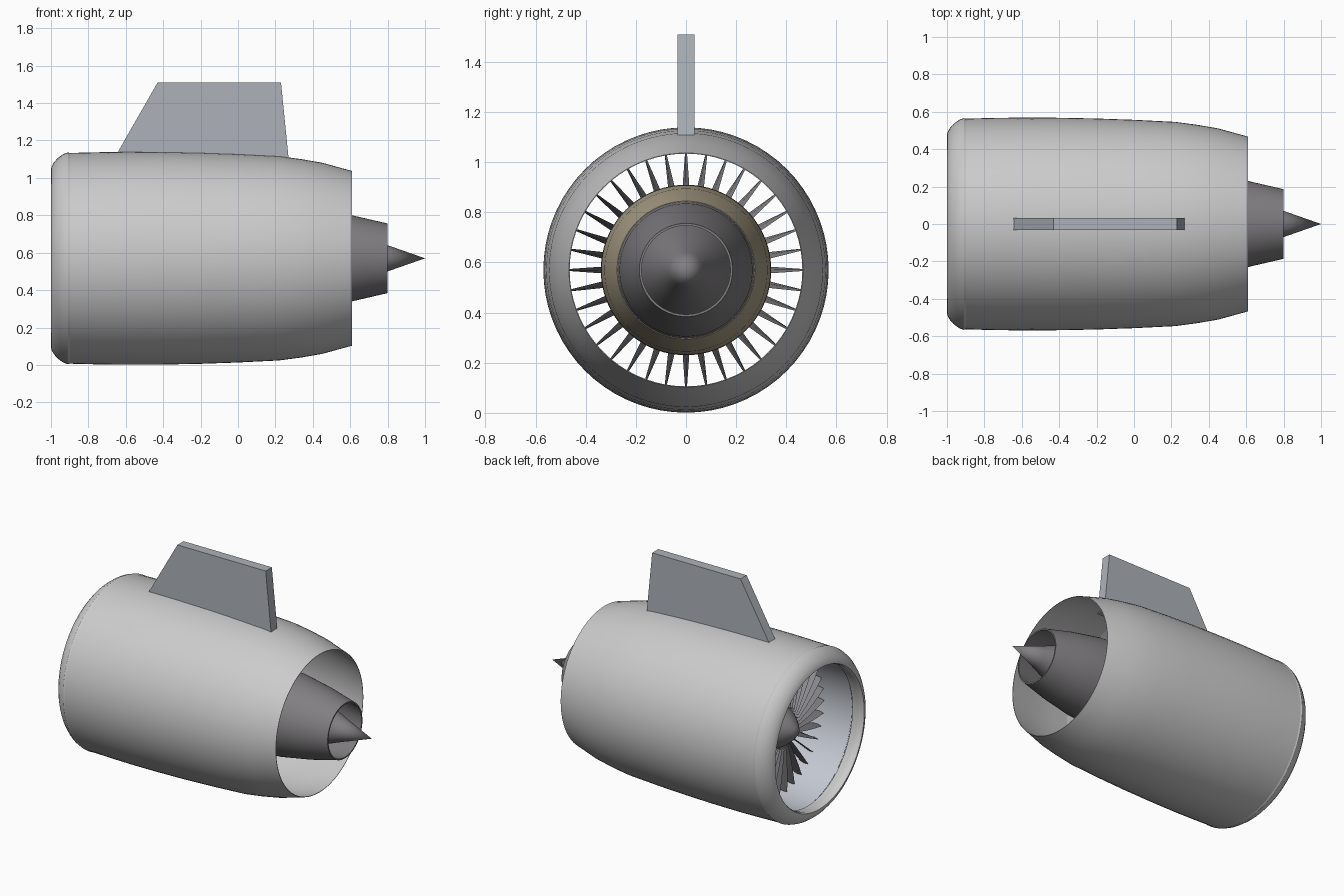
import bpy, bmesh
from math import sin, cos, pi, radians
from mathutils import Matrix, Vector

if "Cube" in bpy.data.objects:
    bpy.data.objects.remove(bpy.data.objects["Cube"])

CZ = 0.57   # height of the engine axis
SEG = 72


def material(name, rgb):
    m = bpy.data.materials.new(name)
    m.diffuse_color = (*rgb, 1)
    m.use_nodes = True
    m.node_tree.nodes["Principled BSDF"].inputs["Base Color"].default_value = m.diffuse_color
    return m


WHITE = material("white_paint", (0.8, 0.8, 0.8))
LINER = material("liner_grey", (0.55, 0.58, 0.64))
PYLON = material("pylon_grey", (0.42, 0.45, 0.49))
DARK = material("dark_metal", (0.22, 0.21, 0.22))
BLADE = material("blade_metal", (0.25, 0.25, 0.27))
TAN = material("tan_metal", (0.42, 0.36, 0.25))


def finish(name, bm, mat, angle=30):
    bmesh.ops.recalc_face_normals(bm, faces=bm.faces)
    me = bpy.data.meshes.new(name)
    bm.to_mesh(me)
    bm.free()
    if angle:
        me.shade_smooth()
        me.set_sharp_from_angle(angle=radians(angle))
    me.materials.append(mat)
    ob = bpy.data.objects.new(name, me)
    bpy.context.collection.objects.link(ob)
    return ob


def revolve(name, profile, mat, closed=False):
    """Spin (x, radius) points around the engine axis."""
    bm = bmesh.new()
    rings = []
    for x, r in profile:
        if r == 0:
            rings.append([bm.verts.new((x, 0, CZ))] * SEG)
        else:
            rings.append([bm.verts.new((x, r * cos(2 * pi * i / SEG), CZ + r * sin(2 * pi * i / SEG)))
                          for i in range(SEG)])
    pairs = list(zip(rings, rings[1:]))
    if closed:
        pairs.append((rings[-1], rings[0]))
    for a, b in pairs:
        for i in range(SEG):
            j = (i + 1) % SEG
            quad = list(dict.fromkeys((a[i], a[j], b[j], b[i])))
            bm.faces.new(quad)
    return finish(name, bm, mat)


# Nacelle cowl: outer skin, thin nozzle edge, inner skin
outer = [(-0.91, 0.563), (-0.75, 0.567), (-0.6, 0.569), (-0.4, 0.568), (-0.2, 0.564),
         (0.0, 0.557), (0.22, 0.546), (0.34, 0.53), (0.45, 0.511), (0.61, 0.467)]
inner = [(x, r - 0.012 if x < 0.6 else r - 0.003) for x, r in reversed(outer)]
revolve("nacelle_cowl", outer + inner, WHITE, closed=True)

# Rounded intake lip
revolve("intake_lip", [(-0.89, 0.561), (-0.91, 0.566), (-0.935, 0.557), (-0.965, 0.535), (-0.985, 0.512),
                       (-0.997, 0.49), (-1.0, 0.475), (-0.985, 0.468), (-0.95, 0.47),
                       (-0.91, 0.478), (-0.91, 0.49), (-0.89, 0.49)], WHITE, closed=True)

# Intake duct liner
revolve("intake_liner", [(-0.9, 0.488), (-0.6, 0.485), (-0.3, 0.49), (-0.1, 0.51), (0.1, 0.54),
                         (0.1, 0.546), (-0.3, 0.51), (-0.9, 0.5)], LINER, closed=True)

# Spinner and fan hub
revolve("spinner", [(-0.84, 0), (-0.825, 0.035), (-0.79, 0.075), (-0.75, 0.11), (-0.7, 0.14),
                    (-0.6, 0.16), (-0.6, 0)], DARK)

# Fan blades: tapered, twisted
bm = bmesh.new()
COUNT = 36
stations = [(0.13, 0.17, 16), (0.24, 0.145, 15), (0.34, 0.115, 13), (0.42, 0.085, 10), (0.477, 0.06, 6)]
for k in range(COUNT):
    rot = Matrix.Rotation(2 * pi * k / COUNT, 3, 'X')
    loops = []
    for r, chord, twist in stations:
        c, s, h = cos(radians(twist)), sin(radians(twist)), chord / 2
        loop = []
        for u, v in ((-h, 0), (0, 0.004), (h, 0), (0, -0.004)):
            p = rot @ Vector((u * c - v * s, u * s + v * c, r))
            loop.append(bm.verts.new(p + Vector((-0.67, 0, CZ))))
        loops.append(loop)
    for a, b in zip(loops, loops[1:]):
        for i in range(4):
            bm.faces.new((a[i], a[(i + 1) % 4], b[(i + 1) % 4], b[i]))
    bm.faces.new(loops[0])
    bm.faces.new(loops[-1])
finish("fan_blades", bm, BLADE)

# Core casing, exhaust nozzle and tail plug
revolve("core_casing", [(-0.59, 0), (-0.59, 0.3), (-0.52, 0.33), (-0.4, 0.34), (-0.1, 0.338), (0.05, 0.325),
                        (0.25, 0.275), (0.25, 0)], TAN)
revolve("core_nozzle", [(0.22, 0.25), (0.22, 0.274), (0.4, 0.265), (0.61, 0.23), (0.8, 0.186),
                        (0.8, 0.177), (0.6, 0.21), (0.4, 0.24)], DARK, closed=True)
revolve("tail_plug", [(0.35, 0), (0.35, 0.215), (0.5, 0.178), (0.65, 0.125), (0.8, 0.07), (1.0, 0)], DARK)

# Pylon: flat trapezoid plate
bm = bmesh.new()
side = [(-0.67, 1.09), (-0.43, 1.51), (0.23, 1.51), (0.272, 1.09)]
face = bm.faces.new([bm.verts.new((x, -0.033, z)) for x, z in side])
ext = bmesh.ops.extrude_face_region(bm, geom=[face])
bmesh.ops.translate(bm, vec=(0, 0.066, 0),
                    verts=[g for g in ext["geom"] if isinstance(g, bmesh.types.BMVert)])
finish("pylon", bm, PYLON, angle=0)
